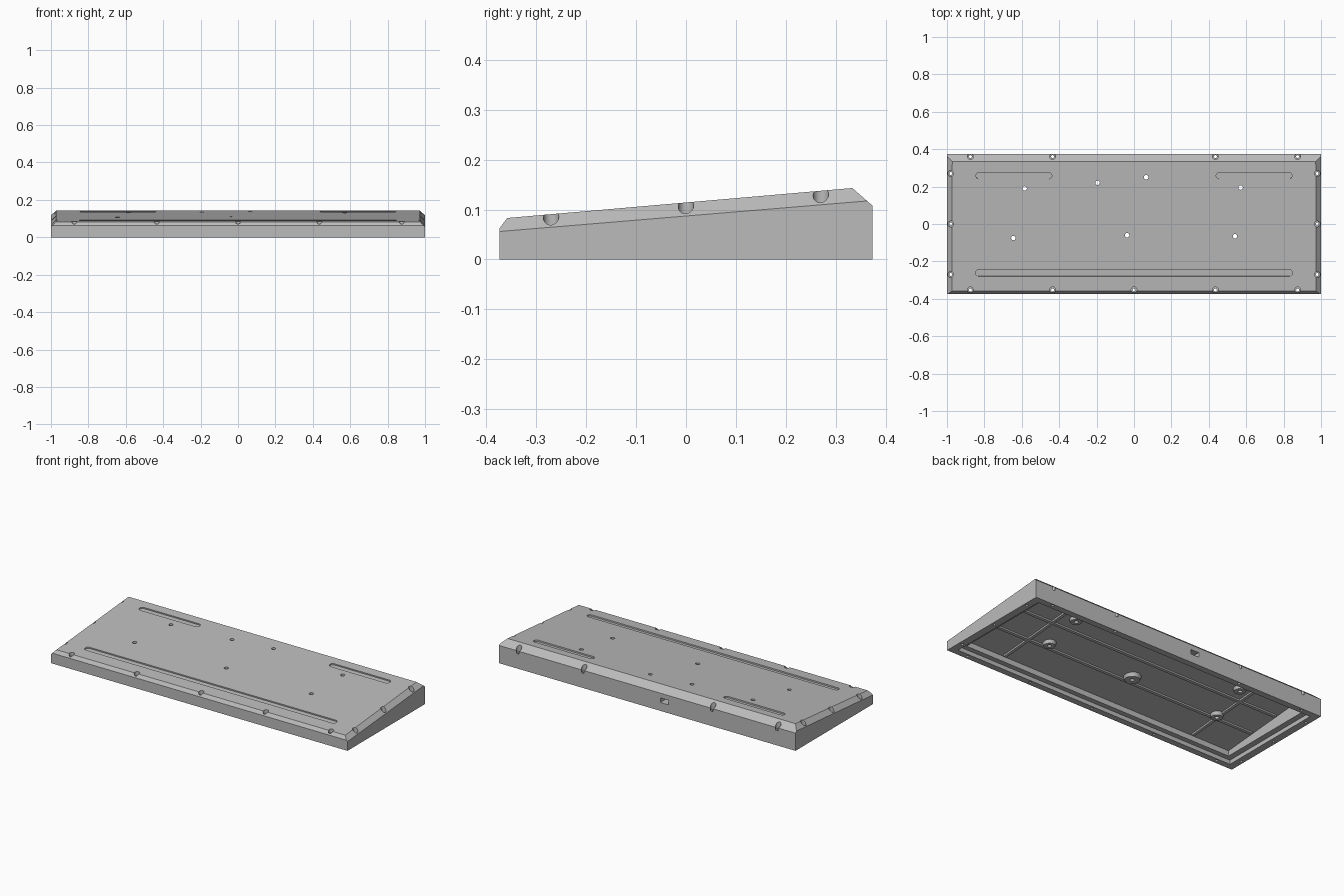
import bpy, bmesh, math
from mathutils import Vector, Matrix

cube = bpy.data.objects.get("Cube")
if cube:
    bpy.data.objects.remove(cube)

grey = bpy.data.materials.new("satin_grey")
grey.use_nodes = True
tone = (0.5, 0.5, 0.5, 1)
grey.diffuse_color = tone
grey.node_tree.nodes["Principled BSDF"].inputs["Base Color"].default_value = tone

HALF_Y = 0.373
SLOPE = (0.143 - 0.083) / (0.333 + 0.358)
TILT = Matrix.Rotation(math.atan(SLOPE), 4, 'X')


def top_z(y):
    return 0.083 + (y + 0.358) * SLOPE


def add_object(name, bm):
    bmesh.ops.recalc_face_normals(bm, faces=bm.faces)
    mesh = bpy.data.meshes.new(name)
    bm.to_mesh(mesh)
    bm.free()
    mesh.materials.append(grey)
    obj = bpy.data.objects.new(name, mesh)
    bpy.context.collection.objects.link(obj)
    return obj


def box(x, y, z, sx, sy, sz, tilted=False):
    bm = bmesh.new()
    bmesh.ops.create_cube(bm, size=1)
    bmesh.ops.scale(bm, vec=(sx, sy, sz), verts=bm.verts)
    if tilted:
        bmesh.ops.transform(bm, matrix=TILT, verts=bm.verts)
    bmesh.ops.translate(bm, vec=(x, y, z), verts=bm.verts)
    return bm


def cylinder(x, y, z0, z1, r0, r1=None, sides=24):
    bm = bmesh.new()
    bmesh.ops.create_cone(bm, cap_ends=True, segments=sides, radius1=r0,
                          radius2=r1 or r0, depth=z1 - z0)
    bmesh.ops.translate(bm, vec=(x, y, (z0 + z1) / 2), verts=bm.verts)
    return bm


def slice_off(bm, point, normal):
    geom = bm.verts[:] + bm.edges[:] + bm.faces[:]
    cut = bmesh.ops.bisect_plane(bm, geom=geom, plane_co=point, plane_no=normal,
                                 clear_outer=True)
    edges = [e for e in cut["geom_cut"] if isinstance(e, bmesh.types.BMEdge)]
    bmesh.ops.contextual_create(bm, geom=edges)


def combine(target, bm, operation='DIFFERENCE'):
    tool = add_object("tool", bm)
    tool.hide_render = True
    mod = target.modifiers.new("combine", 'BOOLEAN')
    mod.operation, mod.solver, mod.object = operation, 'EXACT', tool
    bpy.context.view_layer.objects.active = target
    bpy.ops.object.modifier_apply(modifier=mod.name)
    mesh = tool.data
    bpy.data.objects.remove(tool)
    bpy.data.meshes.remove(mesh)


# Wedge shell: a block sliced by the sloping top and the four chamfers
bm = box(0, 0, 0.1, 2, 2 * HALF_Y, 0.2)
slice_off(bm, (0, 0, top_z(0)), (0, -SLOPE, 1))
slice_off(bm, (0, -0.358, 0.083), (0, -0.02, 0.015))
slice_off(bm, (0, 0.333, 0.143), (0, 0.035, 0.04))
for side in (-1, 1):
    along = Vector((0, 2 * HALF_Y, 0.062))
    across = Vector((-side, 0, 1))
    normal = along.cross(across) * side
    if normal.z < 0:
        normal.negate()
    slice_off(bm, (side, 0, 0.087), normal)
case = add_object("keyboard_case", bm)

# Stepped hollow underneath, with its ceiling parallel to the top
combine(case, box(0, 0, 0, 1.91, 0.67, 0.05))
cavity = box(0, 0, 0.1, 1.84, 0.61, 0.2)
slice_off(cavity, (0, 0, top_z(0) - 0.03), (0, -SLOPE, 1))
combine(case, cavity)

# Stiffening ribs on the ceiling
for y in (-0.1, 0.1):
    combine(case, box(0, y, top_z(y) - 0.03, 1.82, 0.018, 0.02, True), 'UNION')
for x in (-0.66, 0.66):
    combine(case, box(x, 0, top_z(0) - 0.03, 0.018, 0.59, 0.02, True), 'UNION')

# Conical bosses and the holes through the top
bosses = [(-0.585, 0.19), (0.57, 0.195), (-0.645, -0.075), (0.54, -0.065), (-0.037, -0.06)]
for i, (x, y) in enumerate(bosses):
    z, r = top_z(y), 0.055 if i == 4 else 0.042
    combine(case, cylinder(x, y, z - 0.048, z - 0.015, r * 0.75, r, 32), 'UNION')
for x, y in bosses + [(-0.195, 0.22), (0.065, 0.25)]:
    combine(case, cylinder(x, y, -0.1, 0.3, 0.012))

# Counterbored screw holes around the rim
screws = [(x, -0.352, 0.062) for x in (-0.875, -0.435, 0, 0.435, 0.875)]
screws += [(x, 0.36, 0.09) for x in (-0.875, -0.435, 0.435, 0.875)]
screws += [(s * 0.98, y, top_z(y) - 0.042) for s in (-1, 1) for y in (-0.27, 0, 0.27)]
for x, y, floor in screws:
    combine(case, cylinder(x, y, floor, 0.3, 0.0155))
    combine(case, cylinder(x, y, -0.1, 0.3, 0.008, sides=16))

# Shallow round-ended recesses for the feet
for x, y, half in ((0, -0.262, 0.83), (-0.642, 0.258, 0.185), (0.642, 0.258, 0.185)):
    slot = bmesh.new()
    ring = []
    for i in range(26):
        a = math.pi * (i % 13) / 12 - math.pi / 2 + (math.pi if i > 12 else 0)
        shift = -half if i > 12 else half
        ring.append(slot.verts.new((shift + 0.018 * math.cos(a), 0.018 * math.sin(a), -0.008)))
    face = slot.faces.new(ring)
    up = bmesh.ops.extrude_face_region(slot, geom=[face])["geom"]
    bmesh.ops.translate(slot, vec=(0, 0, 0.05),
                        verts=[v for v in up if isinstance(v, bmesh.types.BMVert)])
    bmesh.ops.transform(slot, verts=slot.verts,
                        matrix=Matrix.Translation((x, y, top_z(y))) @ TILT)
    combine(case, slot)

# Cable port in the back wall
combine(case, box(-0.115, 0.35, 0.065, 0.055, 0.2, 0.028))

bpy.ops.object.select_all(action='DESELECT')
case.select_set(True)
bpy.context.view_layer.objects.active = case
bpy.ops.object.shade_smooth_by_angle(angle=math.radians(25))
